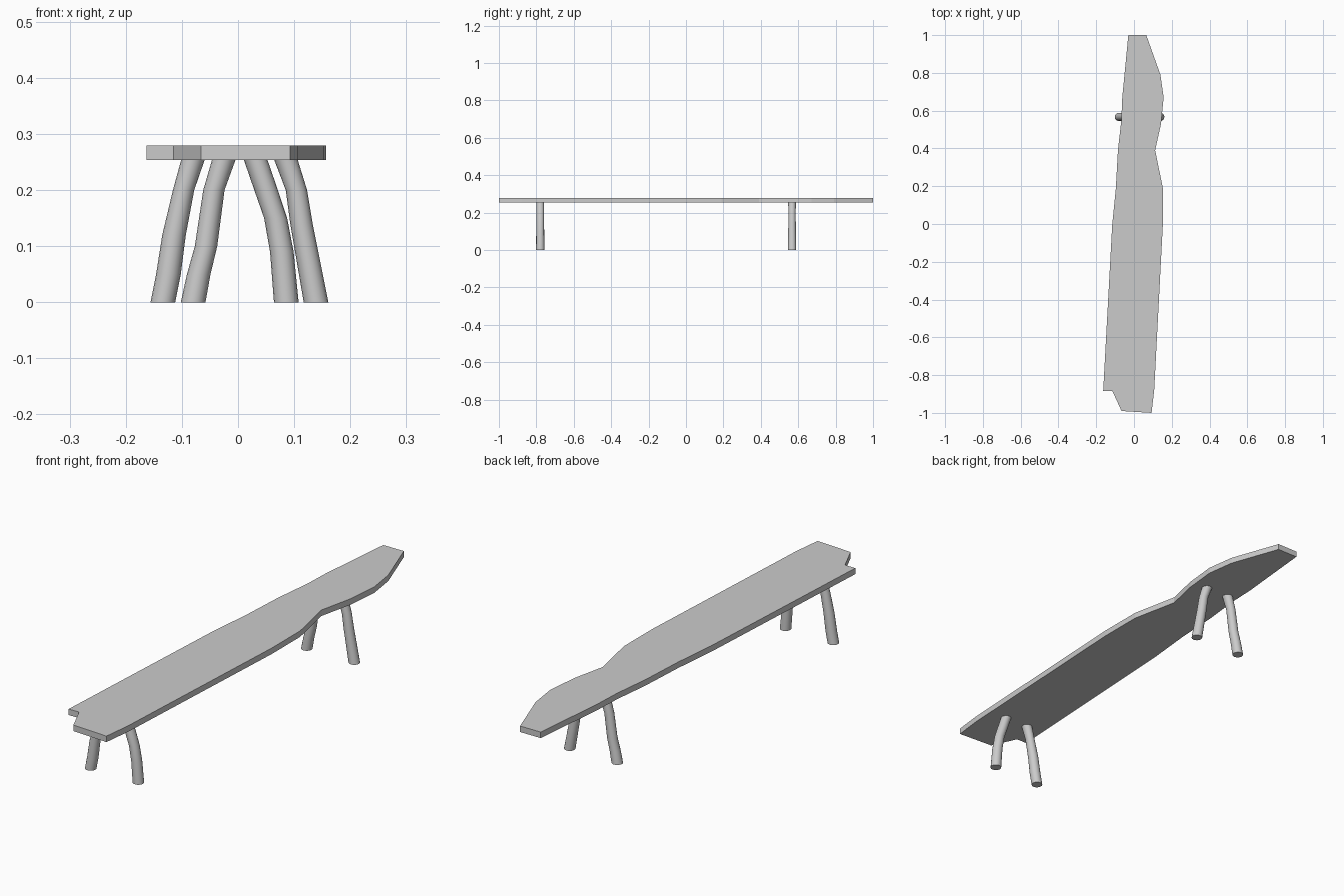
import bpy, bmesh
from math import cos, sin, pi

if "Cube" in bpy.data.objects:
    bpy.data.objects.remove(bpy.data.objects["Cube"])


def make_object(name, bm):
    bmesh.ops.recalc_face_normals(bm, faces=bm.faces)
    mesh = bpy.data.meshes.new(name)
    bm.to_mesh(mesh)
    bm.free()
    obj = bpy.data.objects.new(name, mesh)
    bpy.context.collection.objects.link(obj)
    return obj


# Seat: rough plank outline pulled up into a slab
outline = [(-0.03, 1.0), (0.065, 1.0), (0.14, 0.79), (0.157, 0.67), (0.143, 0.53),
           (0.112, 0.39), (0.153, 0.19), (0.153, 0.0), (0.107, -0.88), (0.093, -1.0),
           (-0.066, -0.99), (-0.115, -0.883), (-0.163, -0.883), (-0.115, 0.0),
           (-0.096, 0.19), (-0.085, 0.39), (-0.067, 0.55), (-0.062, 0.67)]
bm = bmesh.new()
base = bm.faces.new([bm.verts.new((x, y, 0.254)) for x, y in outline])
top = bmesh.ops.extrude_face_region(bm, geom=[base], use_keep_orig=True)
bmesh.ops.translate(bm, vec=(0, 0, 0.025),
                    verts=[v for v in top["geom"] if isinstance(v, bmesh.types.BMVert)])
make_object("seat", bm)


# Legs: crooked branches lofted from level rings (z, centre x, half width)
def leg(name, y, rings, sides=16):
    bm = bmesh.new()
    loops = []
    for z, x, r in rings:
        loops.append([bm.verts.new((x + r * cos(2 * pi * i / sides),
                                    y + r * sin(2 * pi * i / sides), z))
                      for i in range(sides)])
    for a, b in zip(loops, loops[1:]):
        for i in range(sides):
            j = (i + 1) % sides
            bm.faces.new((a[i], a[j], b[j], b[i]))
    bm.faces.new(loops[0])
    bm.faces.new(loops[-1])
    obj = make_object(name, bm)
    bpy.ops.object.select_all(action='DESELECT')
    bpy.context.view_layer.objects.active = obj
    obj.select_set(True)
    bpy.ops.object.shade_smooth_by_angle(angle=0.7)


leg("front_left_leg", -0.779, [(0, -0.134, 0.022), (0.05, -0.124, 0.022),
    (0.12, -0.114, 0.021), (0.2, -0.097, 0.019), (0.255, -0.080, 0.021)])
leg("front_right_leg", -0.779, [(0, 0.086, 0.022), (0.09, 0.078, 0.021),
    (0.15, 0.067, 0.0205), (0.2, 0.050, 0.021), (0.255, 0.031, 0.021)])
leg("back_left_leg", 0.567, [(0, -0.080, 0.022), (0.05, -0.070, 0.021),
    (0.1, -0.057, 0.020), (0.2, -0.043, 0.019), (0.255, -0.025, 0.021)])
leg("back_right_leg", 0.567, [(0, 0.139, 0.022), (0.07, 0.126, 0.021),
    (0.14, 0.113, 0.020), (0.2, 0.104, 0.019), (0.255, 0.085, 0.021)])
